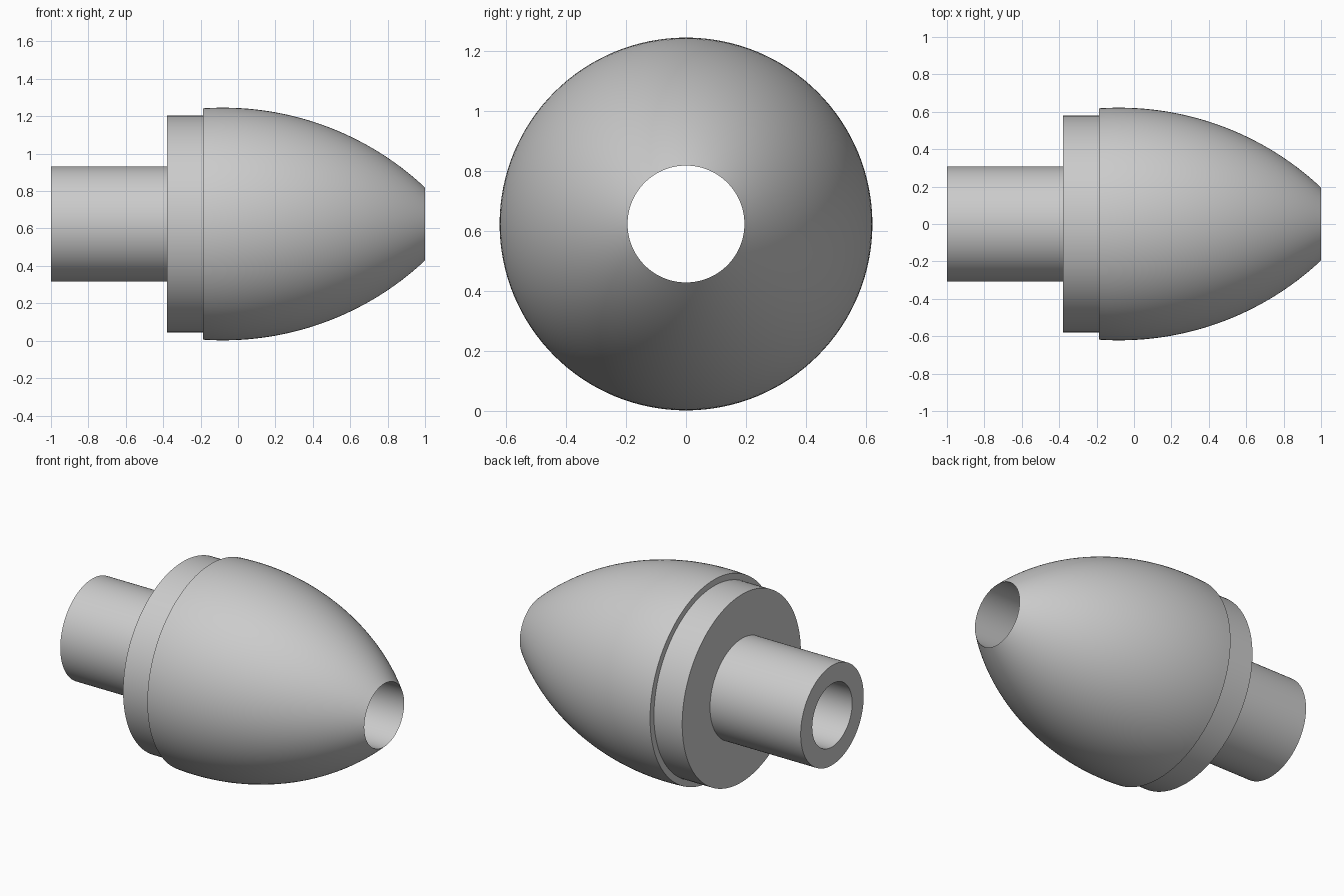
import bpy, bmesh, math
from mathutils import Matrix, Vector

if "Cube" in bpy.data.objects:
    bpy.data.objects.remove(bpy.data.objects["Cube"], do_unlink=True)

SEGMENTS = 128
BORE = 0.195          # radius of the through hole
STEM = 0.308
COLLAR = 0.58
NOSE_MAX = 0.622      # widest radius of the nose
PEAK_X = -0.08        # where the nose is widest
BACK_X, TIP_X = -0.187, 1.0
COLLAR_X = -0.38
AXIS_Z = 0.624

grey = bpy.data.materials.new("plain_grey")
grey.use_nodes = True
colour = (0.6, 0.6, 0.6, 1)
grey.diffuse_color = colour
grey.node_tree.nodes["Principled BSDF"].inputs["Base Color"].default_value = colour


def nose_arc(steps):
    """Circular arc from the back rim of the nose to the bore at the tip."""
    length, drop = TIP_X - PEAK_X, NOSE_MAX - BORE
    radius = (length ** 2 + drop ** 2) / (2 * drop)
    start = math.asin((BACK_X - PEAK_X) / radius)
    end = math.asin(length / radius)
    for i in range(steps + 1):
        a = start + (end - start) * i / steps
        yield PEAK_X + radius * math.sin(a), NOSE_MAX - radius * (1 - math.cos(a))


def lathe(name, profile):
    """Revolve a closed (x, radius) profile around the x axis."""
    bm = bmesh.new()
    verts = [bm.verts.new((x, 0, r)) for x, r in profile]
    edges = [bm.edges.new((v, verts[(i + 1) % len(verts)]))
             for i, v in enumerate(verts)]
    bmesh.ops.spin(bm, geom=verts + edges, axis=(1, 0, 0), cent=(0, 0, 0),
                   angle=math.tau, steps=SEGMENTS, use_merge=True)
    bmesh.ops.remove_doubles(bm, verts=bm.verts, dist=0.0001)
    bmesh.ops.recalc_face_normals(bm, faces=bm.faces)
    bmesh.ops.transform(bm, matrix=Matrix.Translation(Vector((0, 0, AXIS_Z))),
                        verts=bm.verts)
    mesh = bpy.data.meshes.new(name)
    bm.to_mesh(mesh)
    bm.free()
    mesh.materials.append(grey)
    obj = bpy.data.objects.new(name, mesh)
    bpy.context.collection.objects.link(obj)
    bpy.ops.object.select_all(action="DESELECT")
    obj.select_set(True)
    bpy.context.view_layer.objects.active = obj
    bpy.ops.object.shade_smooth_by_angle(angle=math.radians(30))
    return obj


# Stem, stepped collar and rounded nose turned as one hollow solid
outline = [(-1, BORE), (-1, STEM), (COLLAR_X, STEM),
           (COLLAR_X, COLLAR), (BACK_X, COLLAR)]
lathe("bored_nose_body", outline + list(nose_arc(32)))
